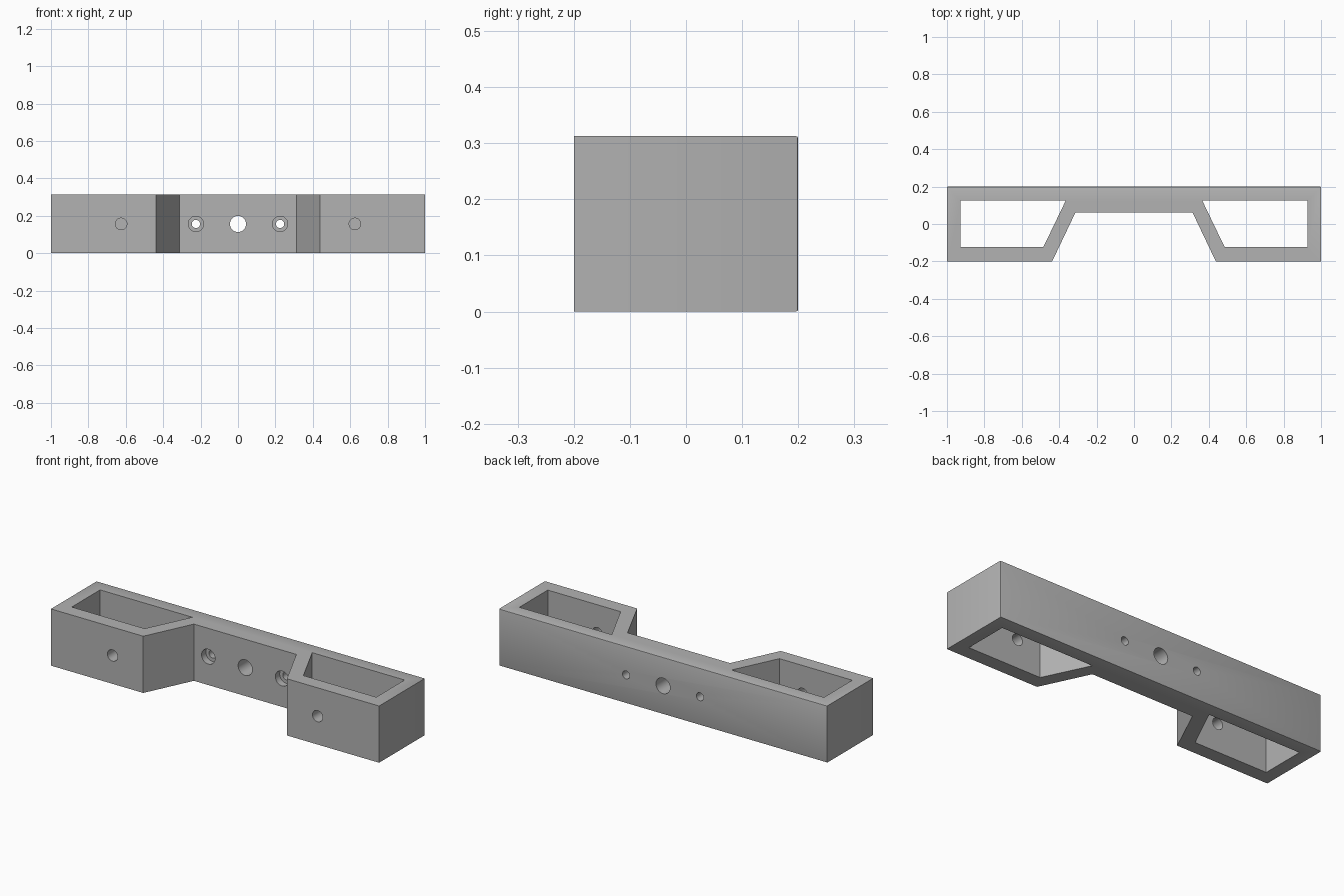
import bpy, bmesh, math
from mathutils import Matrix

cube = bpy.data.objects.get("Cube")
if cube:
    bpy.data.objects.remove(cube, do_unlink=True)

HEIGHT = 0.3125
MID = HEIGHT / 2

grey = bpy.data.materials.new("plain grey")
grey.use_nodes = True
colour = (0.45, 0.45, 0.45, 1)
grey.diffuse_color = colour
grey.node_tree.nodes["Principled BSDF"].inputs["Base Color"].default_value = colour


def add_object(name, bm):
    bmesh.ops.recalc_face_normals(bm, faces=bm.faces)
    mesh = bpy.data.meshes.new(name)
    bm.to_mesh(mesh)
    bm.free()
    mesh.materials.append(grey)
    obj = bpy.data.objects.new(name, mesh)
    bpy.context.collection.objects.link(obj)
    return obj


def prism(bm, outline, low, high):
    """Extrude a plan outline upwards."""
    face = bm.faces.new([bm.verts.new((x, y, low)) for x, y in outline])
    top = bmesh.ops.extrude_face_region(bm, geom=[face])["geom"]
    for v in top:
        if isinstance(v, bmesh.types.BMVert):
            v.co.z = high


def bore(bm, x, radius, front, back):
    """Cylinder running front to back at mid height."""
    place = Matrix.Translation((x, (front + back) / 2, MID)) @ Matrix.Rotation(math.pi / 2, 4, "X")
    bmesh.ops.create_cone(bm, cap_ends=True, segments=48, radius1=radius,
                          radius2=radius, depth=back - front, matrix=place)


def cut(target, name, bm):
    cutter = add_object(name, bm)
    mod = target.modifiers.new(name, "BOOLEAN")
    mod.operation = "DIFFERENCE"
    mod.solver = "EXACT"
    mod.object = cutter
    bpy.context.view_layer.objects.active = target
    bpy.ops.object.modifier_apply(modifier=name)
    bpy.data.objects.remove(cutter, do_unlink=True)


# Bracket body: a straight back bar with two forward boxes
half = [(1, 0.2), (1, -0.2), (0.4375, -0.2), (0.3125, 0.0625)]
bm = bmesh.new()
prism(bm, half + [(-x, y) for x, y in reversed(half)], 0, HEIGHT)
# Slightly eased edges around the back face
back_edges = [e for e in bm.edges if all(v.co.y > 0.19 for v in e.verts)]
bmesh.ops.bevel(bm, geom=back_edges, offset=0.004, segments=2, profile=0.5, affect="EDGES")
bracket = add_object("bracket_body", bm)

# Open pockets through both boxes
pocket = [(0.928, 0.125), (0.928, -0.122), (0.484, -0.122), (0.365, 0.125)]
for side, label in ((1, "left"), (-1, "right")):
    bm = bmesh.new()
    prism(bm, [(side * x, y) for x, y in pocket], -0.1, HEIGHT + 0.1)
    cut(bracket, label + "_pocket", bm)

# Screw holes: box front walls, then bar holes with counterbores
for side, label in ((1, "left"), (-1, "right")):
    for part, x, radius, front, back in (
            ("front_hole", 0.625, 0.031, -0.3, 0),
            ("counterbore", 0.225, 0.041, -0.05, 0.1),
            ("screw_hole", 0.225, 0.022, 0, 0.3)):
        bm = bmesh.new()
        bore(bm, side * x, radius, front, back)
        cut(bracket, label + "_" + part, bm)

# Large centre hole
bm = bmesh.new()
bore(bm, 0, 0.043, -0.1, 0.3)
cut(bracket, "centre_hole", bm)

bpy.ops.object.select_all(action="DESELECT")
bracket.select_set(True)
bpy.context.view_layer.objects.active = bracket
bpy.ops.object.shade_smooth_by_angle(angle=math.radians(30))
